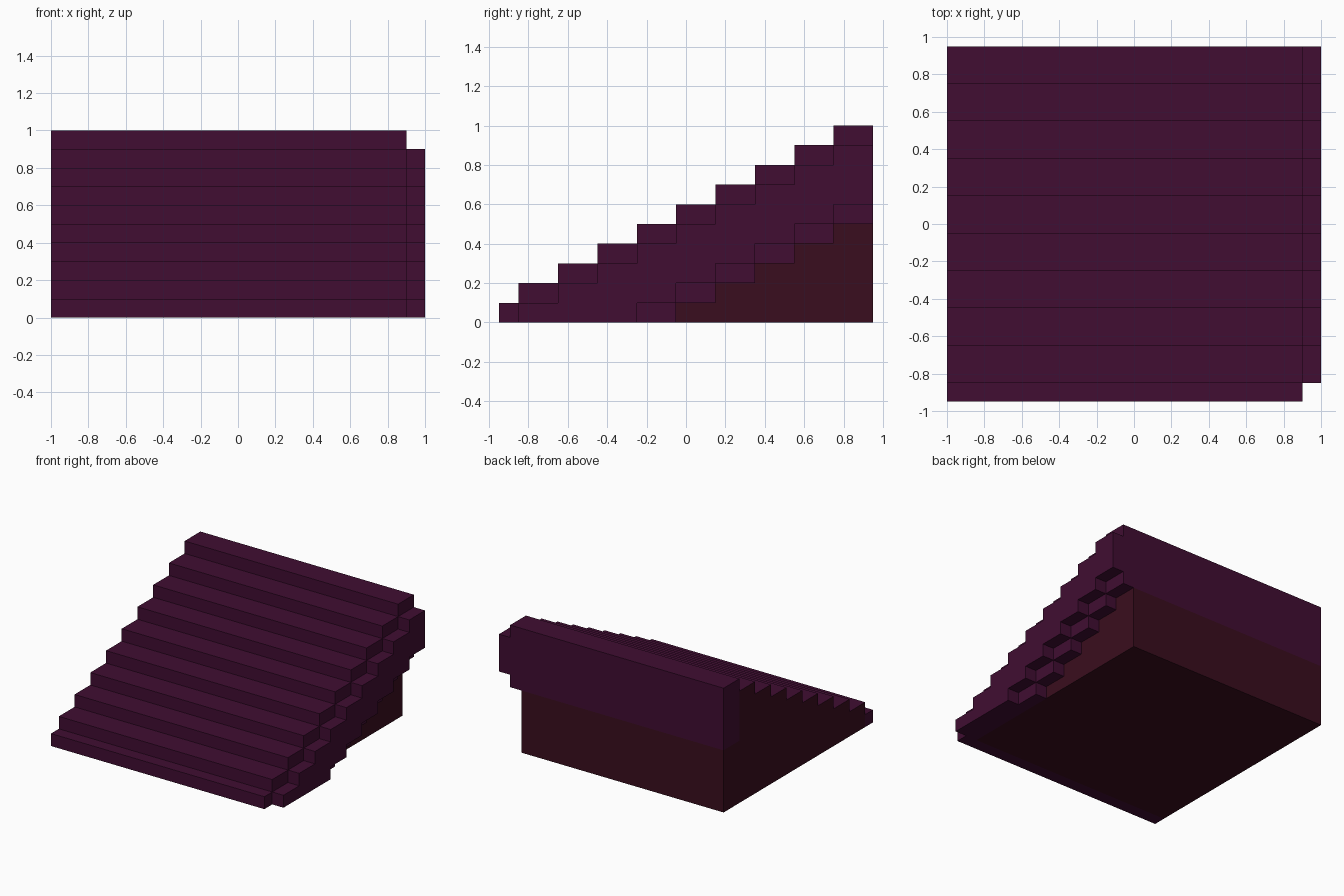
import bpy
import bmesh

if "Cube" in bpy.data.objects:
    bpy.data.objects.remove(bpy.data.objects["Cube"])


def material(name, rgb):
    m = bpy.data.materials.new(name)
    m.diffuse_color = (*rgb, 1)
    m.use_nodes = True
    m.node_tree.nodes["Principled BSDF"].inputs["Base Color"].default_value = m.diffuse_color
    return m


PURPLE = material("dark purple", (0.052, 0.004, 0.032))
BROWN = material("dark red brown", (0.042, 0.0043, 0.013))

RUN, RISE, STEPS = 0.2, 0.1, 9
EDGES = [-0.85 + RUN * k for k in range(STEPS + 1)]


def prism(name, profile, x0, x1, rule=None):
    """Extrude a y-z outline along x; rule(normal, centre) is True for brown faces."""
    bm = bmesh.new()
    face = bm.faces.new([bm.verts.new((x0, y, z)) for y, z in profile])
    res = bmesh.ops.extrude_face_region(bm, geom=[face])
    verts = [v for v in res["geom"] if isinstance(v, bmesh.types.BMVert)]
    bmesh.ops.translate(bm, verts=verts, vec=(x1 - x0, 0, 0))
    bmesh.ops.recalc_face_normals(bm, faces=bm.faces)
    bm.normal_update()
    if rule:
        for f in bm.faces:
            f.material_index = int(rule(f.normal, f.calc_center_median()))
    me = bpy.data.meshes.new(name)
    bm.to_mesh(me)
    bm.free()
    me.materials.append(PURPLE)
    me.materials.append(BROWN)
    ob = bpy.data.objects.new(name, me)
    bpy.context.collection.objects.link(ob)
    return ob


def stair_line(heights):
    """Points of a stepped line, front to back, without repeated points."""
    pts = []
    for k, z in enumerate(heights):
        if pts and abs(pts[-1][1] - z) < 1e-6:
            pts[-1] = (EDGES[k + 1], z)
        else:
            pts += [(EDGES[k], z), (EDGES[k + 1], z)]
    return pts


def box_profile(y0, y1, z0, z1):
    return [(y0, z0), (y1, z0), (y1, z1), (y0, z1)]


treads = [RISE * (k + 2) for k in range(STEPS)]

# main flight: purple treads and risers over a brown body
body = stair_line(treads[:-1] + [0.5]) + [(0.95, 0), (-0.85, 0)]
prism("main_flight", body, -1, 0.8,
      lambda n, c: not (n.z > 0.5 or n.y < -0.5))

# lowest and highest steps
prism("bottom_step", box_profile(-0.95, -0.85, 0, 0.1), -1, 0.8)
prism("top_step", box_profile(0.75, 0.95, 0.5, 1.0), -1, 0.8)

# overhanging end of the treads
under = stair_line([max(0, RISE * (k - 3)) for k in range(STEPS)])
under[0] = (-0.95, 0)
prism("tread_ends", [(-0.95, 0.1)] + [(-0.85, 0.1)] + stair_line(treads) + under[::-1], 0.8, 0.9)

# outer side trim, one step lower
trim_top = stair_line([RISE * (k + 1) for k in range(STEPS)])
trim_low = stair_line([max(0, RISE * (k - 2)) for k in range(STEPS)])
prism("side_trim", trim_top + trim_low[::-1], 0.9, 1.0)
